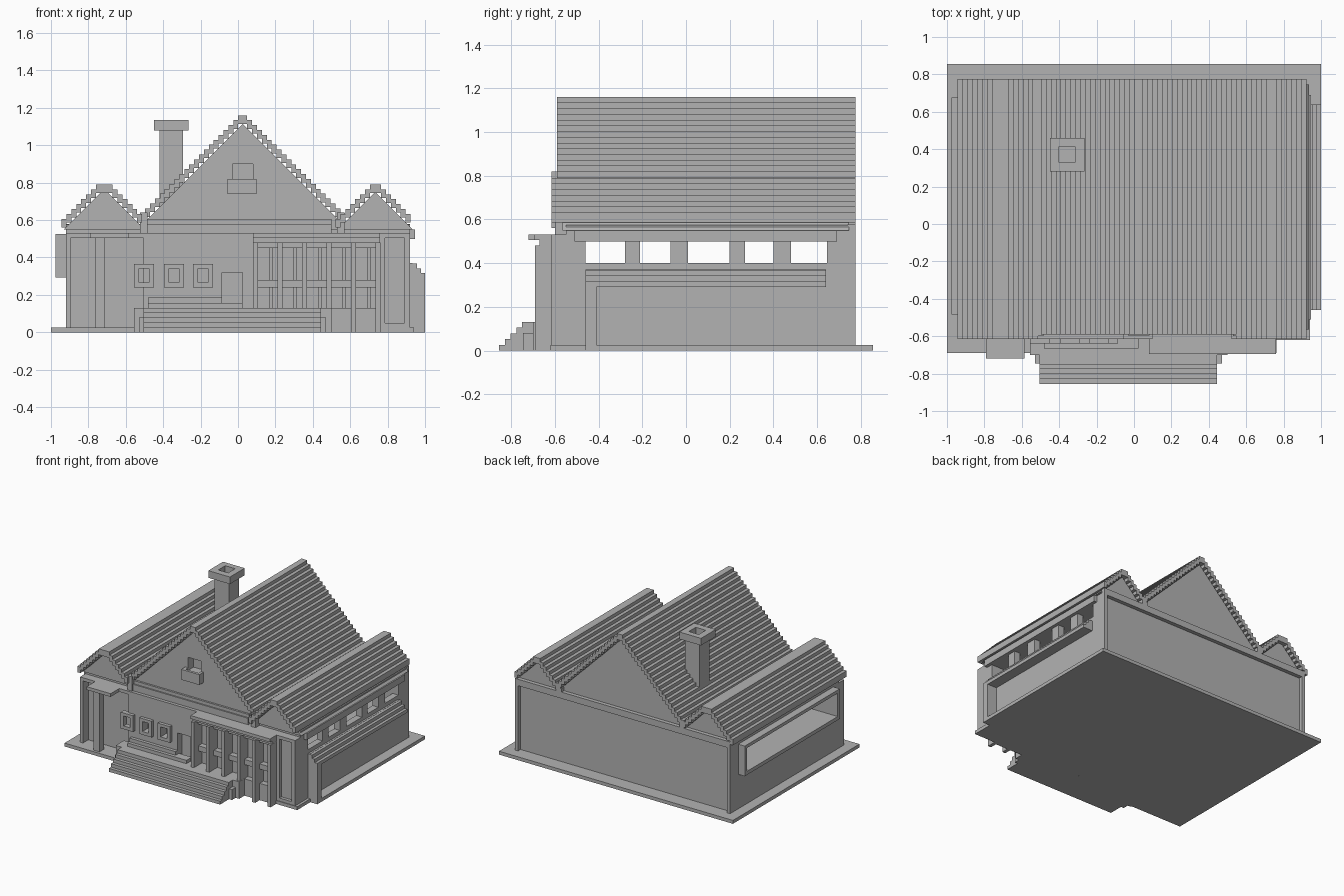
import bpy
import bmesh

default = bpy.data.objects.get("Cube")
if default:
    bpy.data.objects.remove(default, do_unlink=True)

# Single plaster grey for the whole building
grey = bpy.data.materials.new("plain grey")
grey.use_nodes = True
GREY = (0.45, 0.45, 0.45, 1)
grey.diffuse_color = GREY
grey.node_tree.nodes["Principled BSDF"].inputs["Base Color"].default_value = GREY

STEP = 0.0262
FRONT, BACK = -0.615, 0.775


def finish(name, bm):
    bmesh.ops.recalc_face_normals(bm, faces=bm.faces)
    mesh = bpy.data.meshes.new(name)
    bm.to_mesh(mesh)
    bm.free()
    mesh.materials.append(grey)
    obj = bpy.data.objects.new(name, mesh)
    bpy.context.collection.objects.link(obj)
    return obj


def box(name, x, y, z):
    bm = bmesh.new()
    bmesh.ops.create_cube(bm, size=1)
    for v in bm.verts:
        for i, (lo, hi) in enumerate((x, y, z)):
            v.co[i] = hi if v.co[i] > 0 else lo
    return finish(name, bm)


def prism(name, outline, y0, y1):
    """Extrude an x-z outline along y."""
    bm = bmesh.new()
    face = bm.faces.new([bm.verts.new((x, y0, z)) for x, z in outline])
    out = bmesh.ops.extrude_face_region(bm, geom=[face])
    for v in out["geom"]:
        if isinstance(v, bmesh.types.BMVert):
            v.co.y = y1
    return finish(name, bm)


def cut(obj, x, y, z):
    """Remove a box-shaped hole."""
    cutter = box("cutter", x, y, z)
    cutter.hide_render = True
    mod = obj.modifiers.new("hole", "BOOLEAN")
    mod.operation, mod.solver, mod.object = "DIFFERENCE", "EXACT", cutter
    graph = bpy.context.evaluated_depsgraph_get()
    mesh = bpy.data.meshes.new_from_object(obj.evaluated_get(graph))
    obj.modifiers.clear()
    obj.data = mesh
    bpy.data.objects.remove(cutter, do_unlink=True)


def stepped_roof(name, cx, top, half, left, right, y0):
    """Staircase-profiled roof shell with a triangular gable filling below."""
    def side(sign, n):
        pts = []
        for i in range(n + 1):
            x = cx + sign * (half + i * STEP)
            pts += [(x, top - i * STEP), (x, top - (i + 1) * STEP)]
        return pts[:-1]
    upper = side(-1, left)[::-1] + side(1, right)
    lower = [(x, z - 0.046) for x, z in reversed(upper)]
    prism(name, upper + lower, y0, BACK)
    apex = top - 0.07 + half
    w = apex - 0.55
    return prism(name + "_gable", [(cx - w, 0.55), (cx + w, 0.55), (cx, apex)],
                 -0.565, 0.745)


# Base slab
box("base", (-1, 1), (-0.46, 0.855), (0, STEP))
box("base_left_front", (-1, -0.53), (-0.69, -0.46), (0, STEP))
box("base_right_front", (-0.53, 0.94), (-0.62, -0.46), (0, STEP))

# Body with an open room running through from side to side
body = box("body", (-0.92, 0.92), (-0.55, 0.745), (0, 0.575))
cut(body, (-1.1, 0.87), (-0.46, 0.645), (0.32, 0.50))
for a, b in ((-0.46, -0.28), (-0.21, -0.07), (0.01, 0.20), (0.27, 0.40), (0.48, 0.645)):
    cut(body, (0.8, 1.1), (a, b), (0.40, 0.50))

# Rear frame: corner posts and beam
for s in (-1, 1):
    box("rear_corner_post", sorted((s * 0.92, s * 0.893)), (0.74, BACK), (0, 0.575))
box("rear_beam", (-0.92, 0.92), (0.74, BACK), (0.53, 0.58))
for x0, x1 in ((-0.525, -0.485), (0.53, 0.57)):
    box("rear_valley_post", (x0, x1), (0.74, BACK), (0.53, 0.64))
    box("front_valley_post", (x0, x1), (-0.60, -0.55), (0.53, 0.64))

# Front wall and doorway
wall = box("front_wall", (-0.505, 0.08), (FRONT, -0.54), (0, 0.53))
cut(wall, (-0.085, 0.025), (-0.7, -0.56), (0.13, 0.32))
box("front_beam", (-0.49, 0.50), (-0.59, -0.55), (0.53, 0.58))
box("gable_sill", (-0.49, 0.50), (-0.58, -0.55), (0.58, 0.605))

# Roofs
main_gable = stepped_roof("main_roof", 0.025, 1.16, 0.024, 20, 20, -0.59)
stepped_roof("left_roof", -0.715, 0.79, 0.045, 7, 6, FRONT)
stepped_roof("right_roof", 0.735, 0.79, 0.03, 7, 6, FRONT)

# Gable window and planter
cut(main_gable, (-0.03, 0.08), (-0.7, -0.5), (0.80, 0.90))
planter = box("planter", (-0.055, 0.10), (FRONT, -0.56), (0.74, 0.82))
cut(planter, (-0.03, 0.08), (-0.595, -0.55), (0.77, 0.9))

# Chimney
chimney = box("chimney_shaft", (-0.42, -0.295), (0.31, 0.435), (0.55, 1.08))
cap = box("chimney_cap", (-0.45, -0.265), (0.28, 0.46), (1.08, 1.135))
for part in (chimney, cap):
    cut(part, (-0.40, -0.315), (0.33, 0.415), (1.0, 1.2))

# Small front windows
for x in (-0.555, -0.395, -0.24):
    frame = box("window_frame", (x, x + 0.105), (-0.64, -0.60), (0.24, 0.365))
    cut(frame, (x + STEP, x + 0.079), (-0.7, -0.5), (0.265, 0.342))
    cut(wall, (x + STEP, x + 0.079), (-0.7, -0.57), (0.265, 0.342))

# Front stairs and landing
for i in range(5):
    box("stair", (-0.505, 0.445), (-0.855 + i * STEP, -0.60), (i * STEP, (i + 1) * STEP))
box("landing_side", (-0.53, 0.47), (-0.745, -0.60), (0, 0.08))
box("landing", (-0.555, 0.50), (-0.70, -0.60), (0, 0.131))
box("door_step_low", (-0.48, 0.025), (-0.665, -0.60), (0.13, 0.157))
box("door_step_high", (-0.48, -0.085), (-0.64, -0.60), (0.157, 0.185))

# Left porch
box("porch_corner_post", (-0.92, -0.895), (FRONT, -0.54), (0, 0.53))
box("porch_column", (-0.765, -0.715), (-0.67, -0.615), (0, 0.51))
box("porch_ceiling", (-0.92, -0.505), (FRONT, -0.54), (0.505, 0.53))
box("porch_canopy", (-0.79, -0.585), (-0.72, -0.60), (0.505, 0.53))

# Glazed front bay: canopy, posts, mid rails
box("bay_wall", (0.08, 0.76), (-0.59, -0.54), (0, 0.53))
box("bay_canopy", (0.08, 0.76), (-0.695, -0.54), (0.505, 0.53))
box("bay_canopy_lower", (0.08, 0.76), (-0.67, -0.54), (0.48, 0.505))
box("bay_lintel", (0.08, 0.76), (-0.64, -0.54), (0.45, 0.48))
for i in range(6):
    x = 0.08 + i * 0.131
    box("bay_post", (x, x + 0.026), (-0.69, -0.56), (0, 0.48))
    if i < 5:
        box("bay_mullion", (x + 0.085, x + 0.105), (-0.62, -0.56), (0, 0.48))
box("bay_rail", (0.08, 0.76), (-0.635, -0.56), (0.24, 0.28))
box("bay_parapet", (0.08, 0.76), (-0.635, -0.56), (0, 0.13))

# Right front corner panel
panel = box("corner_panel", (0.76, 0.92), (FRONT, -0.54), (0, 0.53))
cut(panel, (0.785, 0.89), (-0.7, -0.59), (0.05, 0.505))

# Right side lean-to and awning
for i in range(4):
    box("lean_to_step", (0.91, 1.0 - i * 0.022), (-0.46, 0.64),
        (0.29 + i * STEP, 0.29 + (i + 1) * STEP) if i < 3 else (0.36, 0.37))
box("lean_to_end_wall", (0.91, 1.0), (-0.46, -0.41), (0, 0.30))
box("side_awning", (0.91, 0.945), (-0.51, 0.69), (0.50, 0.55))

# Left side window box
side_box = box("side_window_box", (-0.975, -0.91), (-0.485, 0.675), (0.292, 0.525))
cut(side_box, (-1.1, -0.8), (-0.46, 0.645), (0.32, 0.50))
